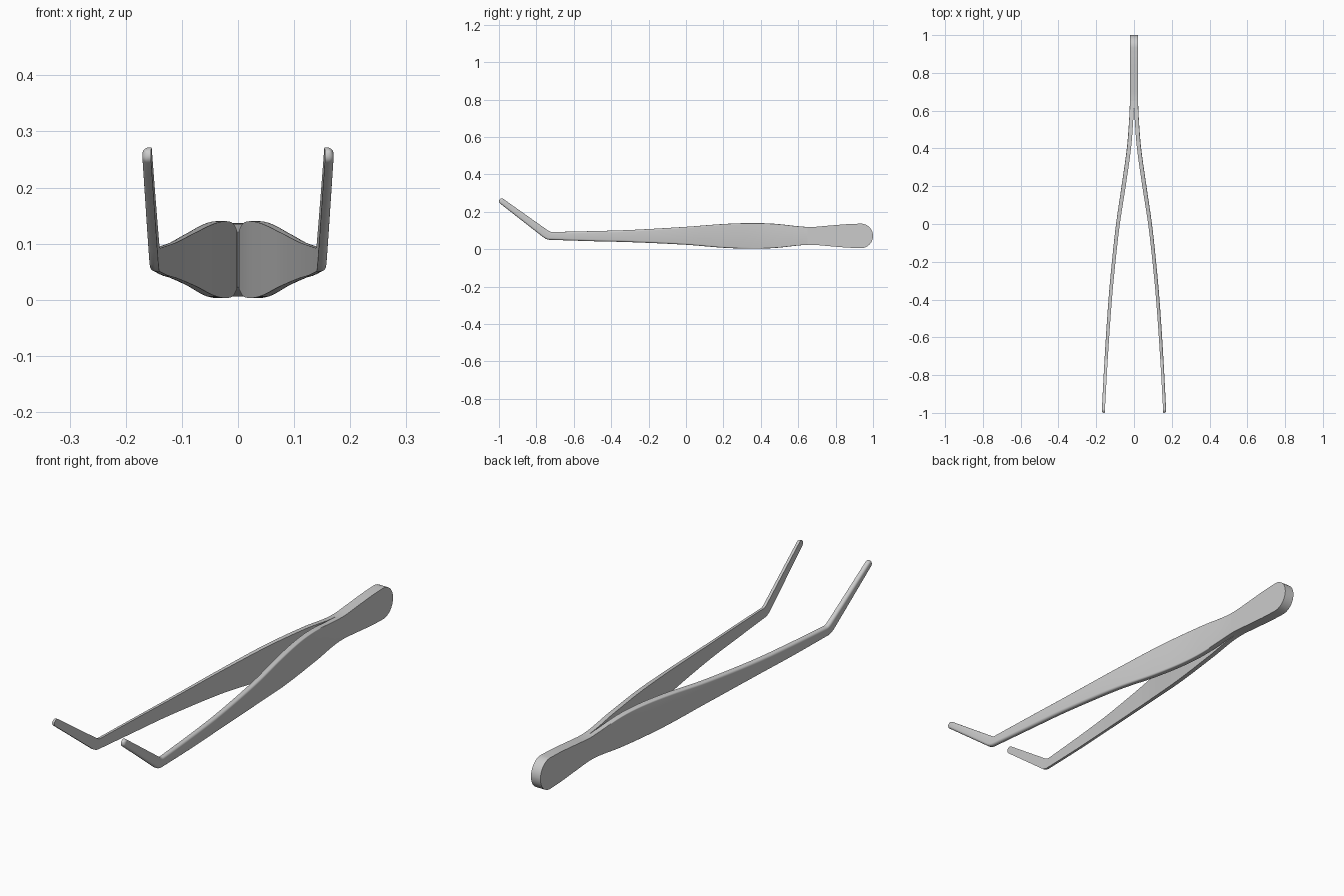
import bpy, bmesh
from math import sin, cos, pi, radians, hypot

if "Cube" in bpy.data.objects:
    bpy.data.objects.remove(bpy.data.objects["Cube"])


def curve(keys, y):
    """Smooth interpolation through (y, value) keys sorted by rising y."""
    n = len(keys)
    if y <= keys[0][0]:
        return keys[0][1]
    if y >= keys[-1][0]:
        return keys[-1][1]

    def slope(i):
        a, b = keys[max(i - 1, 0)], keys[min(i + 1, n - 1)]
        return (b[1] - a[1]) / (b[0] - a[0])
    i = max(k for k in range(n - 1) if keys[k][0] <= y)
    (y0, v0), (y1, v1) = keys[i], keys[i + 1]
    h = y1 - y0
    t = (y - y0) / h
    return ((2*t**3 - 3*t*t + 1) * v0 + (t**3 - 2*t*t + t) * h * slope(i)
            + (3*t*t - 2*t**3) * v1 + (t**3 - t*t) * h * slope(i + 1))


# Side outline and plan outline
BOTTOM = [(-0.715, 0.05), (-0.5, 0.043), (-0.3, 0.038), (0, 0.024), (0.2, 0.008),
          (0.35, 0.003), (0.48, 0.007), (0.6, 0.02), (0.67, 0.024), (0.75, 0.018),
          (0.86, 0.009), (0.935, 0.006)]
TOP = [(-0.715, 0.092), (-0.5, 0.097), (-0.3, 0.103), (0, 0.12), (0.2, 0.135),
       (0.35, 0.14), (0.48, 0.136), (0.6, 0.123), (0.67, 0.119), (0.75, 0.125),
       (0.86, 0.134), (0.935, 0.137)]
INNER = [(-1, 0.155), (-0.7, 0.138), (-0.4, 0.117), (-0.2, 0.098), (0, 0.075),
         (0.2, 0.044), (0.4, 0.016), (0.55, 0.004), (0.65, 0)]
OUTER = [(-1, 0.171), (-0.7, 0.155), (-0.4, 0.135), (-0.2, 0.117), (0, 0.095),
         (0.2, 0.066), (0.4, 0.038), (0.55, 0.026), (0.65, 0.022), (1, 0.022)]
ROUND = [(-0.7, 0.010), (-0.3, 0.010), (0.2, 0.007), (0.65, 0.001)]


def loft(name, stations, symmetric):
    """Each station: bottom (y, z), top (y, z), amount trimmed from the outside."""
    bm = bmesh.new()
    rings = []
    for (yb, zb), (yt, zt), trim in stations:
        ym = (yb + yt) / 2
        r = curve(ROUND, ym)
        rt = min(r / hypot(yt - yb, zt - zb), 0.48)
        if symmetric:
            section = [(s * curve(OUTER, ym), t) for s, t in ((-1, 0), (-1, 1), (1, 1), (1, 0))]
            pts = [(x, yb + (yt - yb) * t, zb + (zt - zb) * t) for x, t in section]
        else:
            arc = [(r * (sin(k * pi / 10) - 1), 1 - rt + rt * cos(k * pi / 10)) for k in range(6)]
            arc += [(dx, 1 - t) for dx, t in reversed(arc)]
            pts = []
            for t in (0, 1):
                y = yb + (yt - yb) * t
                pts.append((curve(INNER, y), y, zb + (zt - zb) * t))
            for dx, t in arc:
                y = yb + (yt - yb) * t
                x = max(curve(OUTER, y) + dx - trim, curve(INNER, y) + 0.002)
                pts.append((x, y, zb + (zt - zb) * t))
        rings.append([bm.verts.new(p) for p in pts])
    for a, b in zip(rings, rings[1:]):
        for i in range(len(a)):
            j = (i + 1) % len(a)
            bm.faces.new((a[i], a[j], b[j], b[i]))
    bm.faces.new(rings[0])
    bm.faces.new(rings[-1])
    bmesh.ops.recalc_face_normals(bm, faces=bm.faces)
    mesh = bpy.data.meshes.new(name)
    bm.to_mesh(mesh)
    bm.free()
    ob = bpy.data.objects.new(name, mesh)
    bpy.context.collection.objects.link(ob)
    if not symmetric:
        ob.modifiers.new("mirror", 'MIRROR').use_mirror_merge = False
    bpy.ops.object.select_all(action='DESELECT')
    ob.select_set(True)
    bpy.context.view_layer.objects.active = ob
    bpy.ops.object.shade_smooth_by_angle(angle=radians(35))
    return ob


def straight(y):
    return ((y, curve(BOTTOM, y)), (y, curve(TOP, y)), 0)


# Handle with rounded end
handle = [straight(0.65 + 0.285 * k / 14) for k in range(15)]
for k in range(1, 13):
    a = radians(88) * k / 12
    y, h = 0.935 + 0.065 * sin(a), 0.0655 * cos(a)
    handle.append(((y, 0.0715 - h), (y, 0.0715 + h), 0))
loft("handle", handle, True)

# Arms: spring part, upturned bend, then the rounded tip
arm = [straight(0.65 - 1.365 * k / 46) for k in range(47)]
arm += [((-0.732, 0.0505), (-0.722, 0.0925), 0),
        ((-0.747, 0.0545), (-0.728, 0.0945), 0),
        ((-0.761, 0.0625), (-0.737, 0.0995), 0)]
dy, dz = -0.81, 0.586
cy, cz, tip = -0.985, 0.2565, 0.015
for k in range(1, 9):
    s = k / 8
    y, z, h = -0.749 + (cy + 0.749) * s, 0.081 + (cz - 0.081) * s, 0.022 + (tip - 0.022) * s
    arm.append(((y - h * dz, z + h * dy), (y + h * dz, z - h * dy), 0))
for k in range(1, 8):
    a = radians(86) * k / 7
    y, z, h = cy + dy * tip * sin(a), cz + dz * tip * sin(a), tip * cos(a)
    arm.append(((y - h * dz, z + h * dy), (y + h * dz, z - h * dy), 0.009 * (1 - cos(a))))
loft("arms", arm, False)
